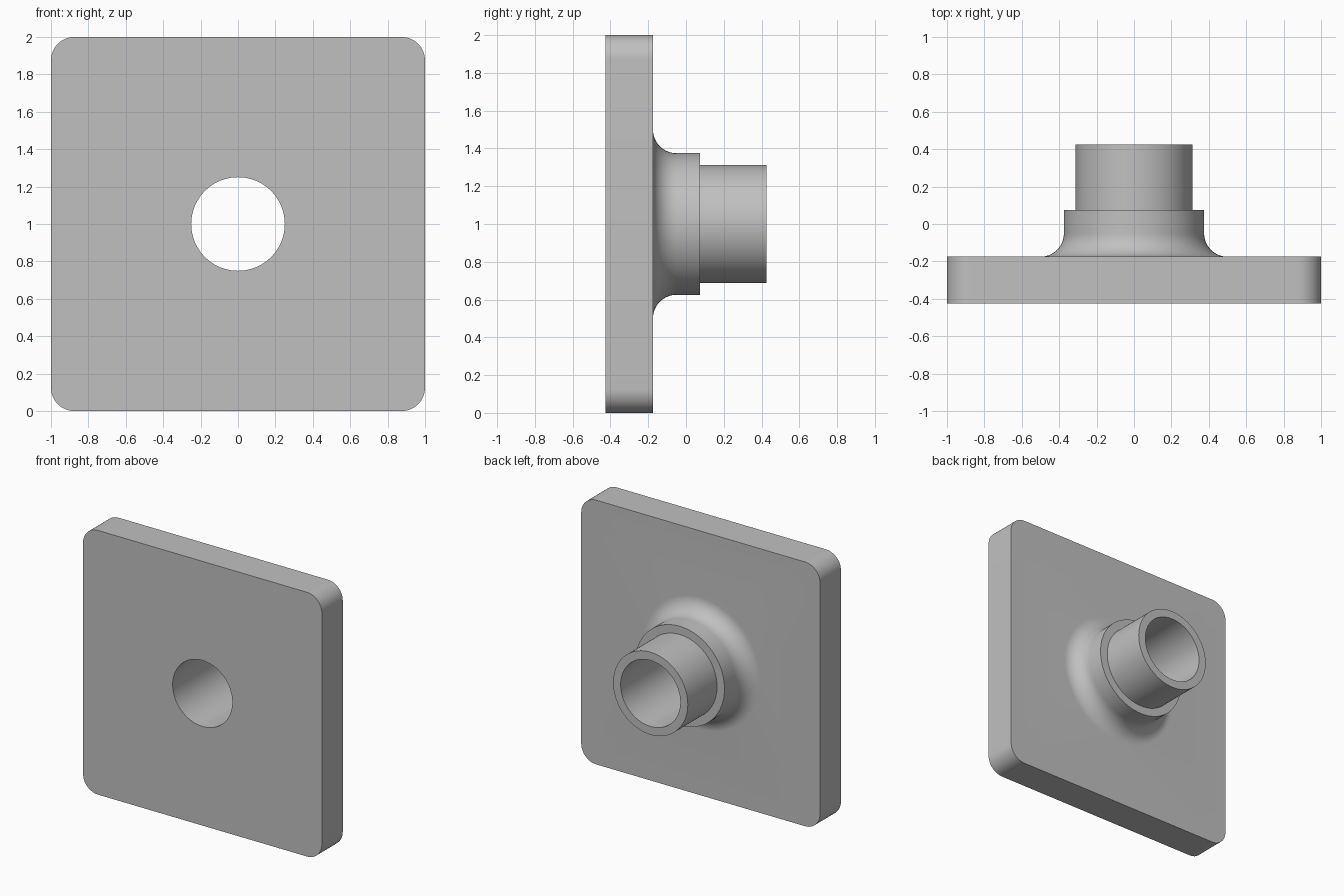
import bpy
import bmesh
from math import cos, sin, pi, radians

SEGMENTS = 96
CENTRE_Z = 1.0
FRONT, BACK = -0.425, -0.175          # plate faces
COLLAR_END, TUBE_END = 0.075, 0.425
BORE_R, TUBE_R, COLLAR_R = 0.25, 0.3125, 0.375
FILLET, CORNER = 0.125, 0.125

cube = bpy.data.objects.get("Cube")
if cube:
    bpy.data.objects.remove(cube, do_unlink=True)

grey = bpy.data.materials.new("plain grey")
grey.use_nodes = True
colour = (0.53, 0.53, 0.53, 1)
grey.diffuse_color = colour
grey.node_tree.nodes["Principled BSDF"].inputs["Base Color"].default_value = colour

bm = bmesh.new()


def loop(points, y):
    """Closed loop of vertices in a plane facing the front."""
    verts = [bm.verts.new((x, y, CENTRE_Z + z)) for x, z in points]
    edges = [bm.edges.new((v, verts[i - 1])) for i, v in enumerate(verts)]
    return verts, edges


def skin(a, b):
    """Quads between two loops of equal length."""
    for i in range(len(a)):
        bm.faces.new((a[i - 1], a[i], b[i], b[i - 1]))


def circle(radius):
    return [(radius * cos(2 * pi * i / SEGMENTS), radius * sin(2 * pi * i / SEGMENTS))
            for i in range(SEGMENTS)]


# Square plate outline with rounded corners
outline = []
steps = 12
inset = 1 - CORNER
for corner, (sx, sz) in enumerate([(1, 1), (-1, 1), (-1, -1), (1, -1)]):
    for i in range(steps + 1):
        a = (corner + i / steps) * pi / 2
        outline.append((sx * inset + CORNER * cos(a), sz * inset + CORNER * sin(a)))

plate_front, front_edges = loop(outline, FRONT)
plate_back, back_edges = loop(outline, BACK)
skin(plate_front, plate_back)

# Bore, stepped tube, collar and fillet, turned around the y axis
profile = [(BORE_R, FRONT), (BORE_R, TUBE_END), (TUBE_R, TUBE_END),
           (TUBE_R, COLLAR_END), (COLLAR_R, COLLAR_END)]
for i in range(17):
    a = i / 16 * pi / 2
    profile.append((COLLAR_R + FILLET * (1 - cos(a)), BACK + FILLET * (1 - sin(a))))

rings = [loop(circle(r), y) for r, y in profile]
for (a, _), (b, _) in zip(rings, rings[1:]):
    skin(a, b)

# Flat plate faces around the bore and the fillet
bmesh.ops.triangle_fill(bm, use_beauty=True, edges=front_edges + rings[0][1],
                        normal=(0, -1, 0))
bmesh.ops.triangle_fill(bm, use_beauty=True, edges=back_edges + rings[-1][1],
                        normal=(0, 1, 0))
bmesh.ops.recalc_face_normals(bm, faces=bm.faces)

mesh = bpy.data.meshes.new("flange_plate_with_tube")
bm.to_mesh(mesh)
bm.free()
mesh.materials.append(grey)
flange = bpy.data.objects.new("flange_plate_with_tube", mesh)
bpy.context.collection.objects.link(flange)

bpy.ops.object.select_all(action="DESELECT")
flange.select_set(True)
bpy.context.view_layer.objects.active = flange
bpy.ops.object.shade_smooth_by_angle(angle=radians(30))
